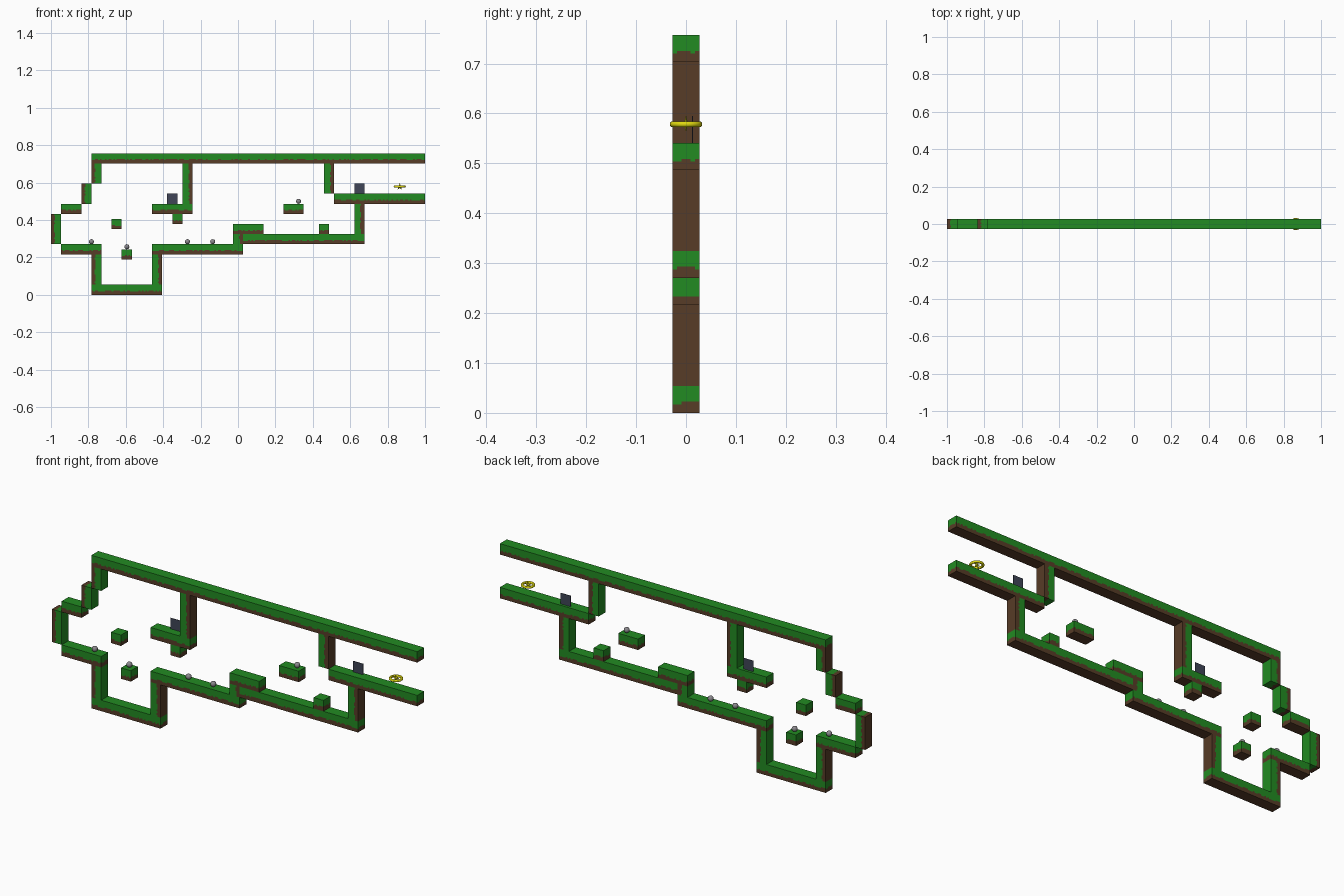
import bpy, bmesh, math, random
from mathutils import Matrix, Vector

if "Cube" in bpy.data.objects:
    bpy.data.objects.remove(bpy.data.objects["Cube"])

random.seed(4)
T = 2 / 37          # one tile; the level is 37 x 14 tiles
CELLS = 6           # grass notches per tile


def material(name, rgb):
    m = bpy.data.materials.new(name)
    m.diffuse_color = (*rgb, 1)
    m.use_nodes = True
    m.node_tree.nodes["Principled BSDF"].inputs["Base Color"].default_value = m.diffuse_color
    return m


GRASS = material("grass green", (0.016, 0.258, 0.016))
DIRT = material("dirt brown", (0.095, 0.045, 0.020))
SLATE = material("slate grey", (0.050, 0.060, 0.095))
STONE = material("stone grey", (0.26, 0.25, 0.27))
YELLOW = material("yellow", (0.75, 0.70, 0.005))


def at(col, row, y=0):
    return Vector((col * T - 1, y, row * T))


def finish(bm, name, mats, loc=(0, 0, 0)):
    bmesh.ops.recalc_face_normals(bm, faces=bm.faces)
    me = bpy.data.meshes.new(name)
    bm.to_mesh(me)
    bm.free()
    for m in mats:
        me.materials.append(m)
    ob = bpy.data.objects.new(name, me)
    ob.location = loc
    bpy.context.collection.objects.link(ob)
    return ob


def split(bm, axis, cuts):
    edges = [e for e in bm.edges
             if abs((e.verts[0].co - e.verts[1].co).normalized()[axis]) > 0.9]
    bmesh.ops.subdivide_edges(bm, edges=edges, cuts=cuts, use_grid_fill=True)


def bar(name, c0, c1, r0, r1, grass="up"):
    """Earth bar over a tile range, with ragged grass on one side."""
    n = max(c1 - c0, r1 - r0)
    bm = bmesh.new()
    bmesh.ops.create_cube(bm, size=T, matrix=Matrix.Diagonal((n, 1, 1, 1)))
    lo, hi = -0.18 * T, -0.08 * T
    for z in (lo, hi):
        bmesh.ops.bisect_plane(bm, geom=bm.verts[:] + bm.edges[:] + bm.faces[:],
                               plane_co=(0, 0, z), plane_no=(0, 0, 1))
    split(bm, 0, int(CELLS * n) - 1)
    split(bm, 1, CELLS - 1)
    # grass above the ragged band, dirt below, mixed inside it
    for f in bm.faces:
        z = f.calc_center_median().z
        ragged = lo < z < hi and random.random() < 0.5
        f.material_index = 0 if z > hi or ragged else 1
    turn = {"up": 0, "right": 90, "left": -90}[grass]
    bm.transform(Matrix.Rotation(math.radians(turn), 4, 'Y'))
    finish(bm, name, [GRASS, DIRT], at((c0 + c1) / 2, (r0 + r1) / 2))


# floors, ceiling and ledges: first column, last column, bottom row
for name, c0, c1, r in [
        ("ceiling", 4, 37, 13), ("left_upper_ledge", 1, 3, 8),
        ("left_floor", 1, 5, 4), ("pit_floor", 4, 11, 0),
        ("middle_floor", 10, 19, 4), ("step_floor", 18, 21, 6),
        ("right_floor", 19, 31, 5), ("exit_floor", 28, 37, 9),
        ("hanging_ledge", 10, 14, 8), ("block_under_ledge", 12, 13, 7),
        ("floating_block_high", 6, 7, 6.5), ("floating_block_low", 7, 8, 3.5),
        ("floating_ledge", 23, 25, 8), ("floor_block", 26.5, 27.5, 6)]:
    bar(name, c0, c1, r, r + 1)

# walls: column, bottom row, top row, grassy side
for name, c, r0, r1, side in [
        ("left_wall_top", 4, 11, 13, "right"), ("left_wall_mid", 3, 9, 11, "right"),
        ("left_wall_low", 0, 5, 8, "right"), ("pit_wall_left", 4, 1, 4, "right"),
        ("pit_wall_right", 10, 1, 4, "left"), ("step_wall", 18, 5, 6, "left"),
        ("exit_wall", 30, 6, 9, "left"), ("hanging_wall_right", 27, 10, 13, "left"),
        ("hanging_wall_middle", 13, 9, 13, "left")]:
    bar(name, c, c + 1, r0, r1, side)

# thin upright panels
for c, r in [(12, 9.5), (30.5, 10.5)]:
    bm = bmesh.new()
    bmesh.ops.create_cube(bm, size=1, matrix=Matrix.Diagonal((T, 0.002, T, 1)))
    finish(bm, "panel", [SLATE], at(c, r, T / 4))

# stone balls
for c, r in [(4, 5.25), (7.5, 4.75), (13.5, 5.25), (16, 5.25), (24.5, 9.25)]:
    bm = bmesh.new()
    bmesh.ops.create_uvsphere(bm, u_segments=20, v_segments=12, radius=T / 4)
    for f in bm.faces:
        f.smooth = True
    finish(bm, "stone_ball", [STONE], at(c, r))

# flat ring with a small star inside
goal = at(34.5, 10.7)
bpy.ops.mesh.primitive_torus_add(major_radius=0.0265, minor_radius=0.006,
                                 major_segments=32, minor_segments=12, location=goal)
ring = bpy.context.object
ring.name = "ring"
ring.data.materials.append(YELLOW)
bpy.ops.object.shade_smooth_by_angle()

bm = bmesh.new()
rim = []
for i in range(10):
    a = math.pi / 2 + i * math.pi / 5
    rad = 0.008 if i % 2 else 0.019
    rim.append(bm.verts.new((rad * math.cos(a), 0, rad * math.sin(a))))
for y in (-0.004, 0.004):
    tip = bm.verts.new((0, y, 0))
    for i in range(10):
        bm.faces.new((rim[i], rim[(i + 1) % 10], tip))
finish(bm, "star", [YELLOW], goal)
